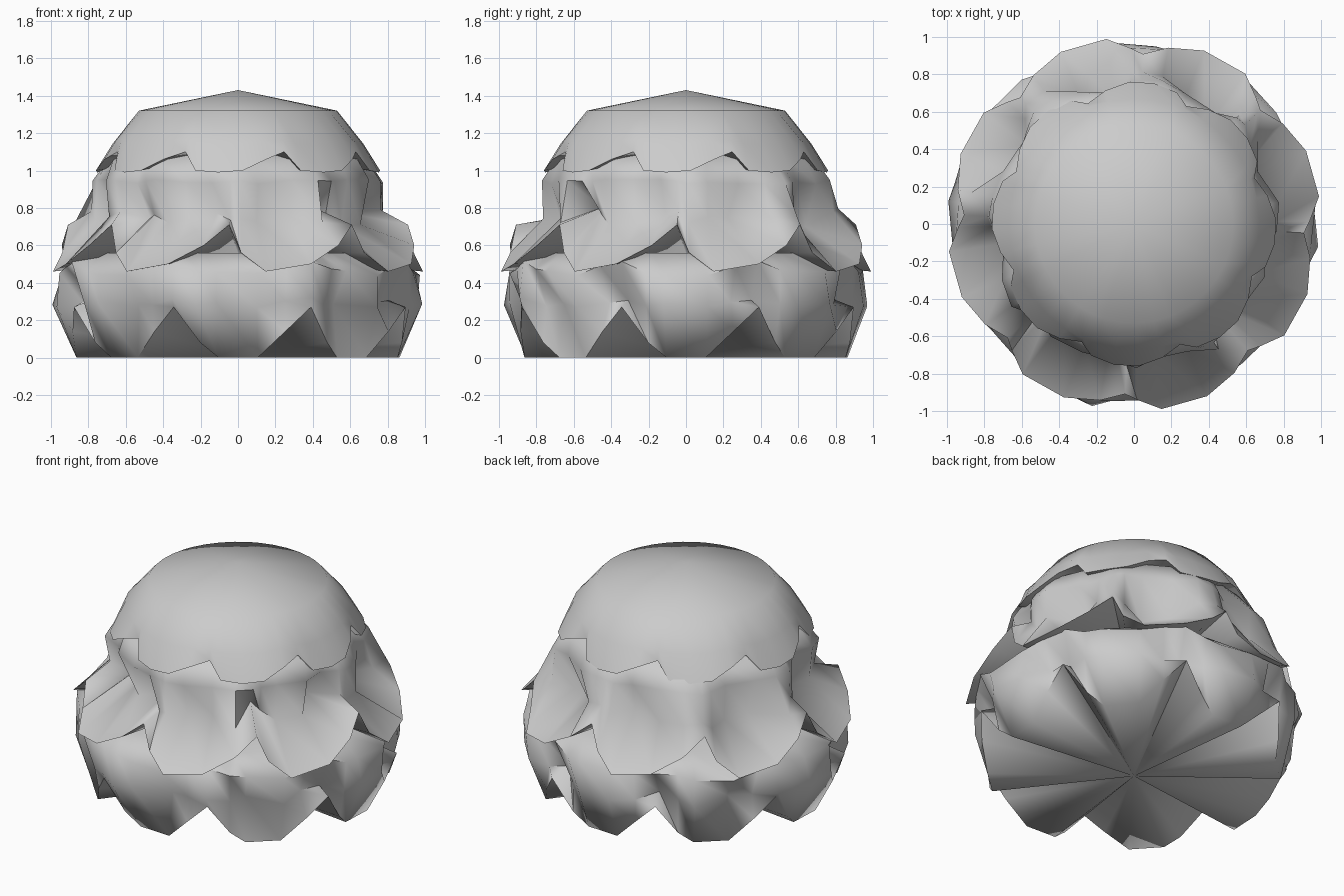
import bpy, math, random

if "Cube" in bpy.data.objects:
    bpy.data.objects.remove(bpy.data.objects["Cube"])

random.seed(4)
LOBES = 8


def point(r, deg, z):
    # angle is measured from the front (-y), counter-clockwise from above
    a = math.radians(deg)
    return (r * math.sin(a), -r * math.cos(a), z)


def folds(centres, depth, width):
    """Returns how deep the foliage is pressed in at a given angle."""
    def dent(a):
        total = 0
        for c in centres:
            d = (a - c + 180) % 360 - 180
            total = max(total, depth * math.exp(-(d / width) ** 2))
        return total
    return dent


def tier(name, top_z, rings, hem, under_z, dent=None):
    """Leafy layer: apex, scalloped rings, sawtooth hem, folded underside.
    rings: (radius, z, hem_follow, jitter, dent share); hem: (angle, radius, z)."""
    angles = [(h[0] + 45 * k, h[1], h[2]) for k in range(LOBES) for h in hem]
    n = len(angles)
    verts = [(0, 0, top_z)]
    mean = sum(h[2] for h in hem) / len(hem)
    for r, z, follow, jit, share in rings:
        for a, hr, hz in angles:
            rr = r + random.uniform(-jit, jit)
            if dent:
                rr -= share * dent(a)
            zz = z + follow * (hz - mean) + random.uniform(-jit, jit) * 0.7
            verts.append(point(min(rr, 1.0), a, zz))
    verts += [point(r, a, z) for a, r, z in angles]
    verts.append((0, 0, under_z))
    count = len(rings) + 1
    faces = []
    for i in range(n):
        j = (i + 1) % n
        faces.append((0, 1 + i, 1 + j))
        for k in range(count - 1):
            a, b = 1 + k * n, 1 + (k + 1) * n
            faces += [(a + i, b + i, b + j), (a + i, b + j, a + j)]
        last = 1 + (count - 1) * n
        faces.append((last + j, last + i, len(verts) - 1))
    mesh = bpy.data.meshes.new(name)
    mesh.from_pydata(verts, [], faces)
    mesh.update()
    ob = bpy.data.objects.new(name, mesh)
    bpy.context.collection.objects.link(ob)
    bpy.ops.object.select_all(action='DESELECT')
    ob.select_set(True)
    bpy.context.view_layer.objects.active = ob
    bpy.ops.object.shade_smooth_by_angle(angle=math.radians(75))
    return ob


# Top cap
tier("top_foliage", 1.43,
     [(0.53, 1.32, 0, 0, 0), (0.67, 1.15, 0.2, 0, 0)],
     [(-24, 0.69, 1.10), (-18, 0.74, 1.00), (-8, 0.76, 0.99),
      (2, 0.76, 1.00), (12, 0.73, 1.06)], 1.12)

# Crumpled middle layer with deep hollows
tier("middle_foliage", 1.15,
     [(0.70, 1.06, 0, 0, 0.1), (0.79, 0.94, 0, 0.02, 0.3),
      (0.86, 0.74, 0.2, 0.05, 1.0)],
     [(-3, 0.91, 0.71), (1, 0.94, 0.56), (8.5, 1.0, 0.46),
      (23, 1.0, 0.50), (34, 0.96, 0.60)], 0.56,
     folds((-14, 14, 47, 78, 112, 150, 194, 240, 280, 318), 0.26, 11))

# Bottom layer that tucks under, with notches showing the folded underside
tier("bottom_foliage", 0.52,
     [(0.80, 0.56, 0, 0, 0), (0.96, 0.47, 0.2, 0.02, 0),
      (0.985, 0.29, 0.1, 0.02, 1.0)],
     [(-21, 0.96, 0.27), (-13, 0.90, 0.08), (-7, 0.86, 0.0),
      (7, 0.87, 0.0), (16, 0.92, 0.14)], 0.0,
     folds((6, 38, 64, 112, 158, 205, 234, 290, 318), 0.15, 10))
